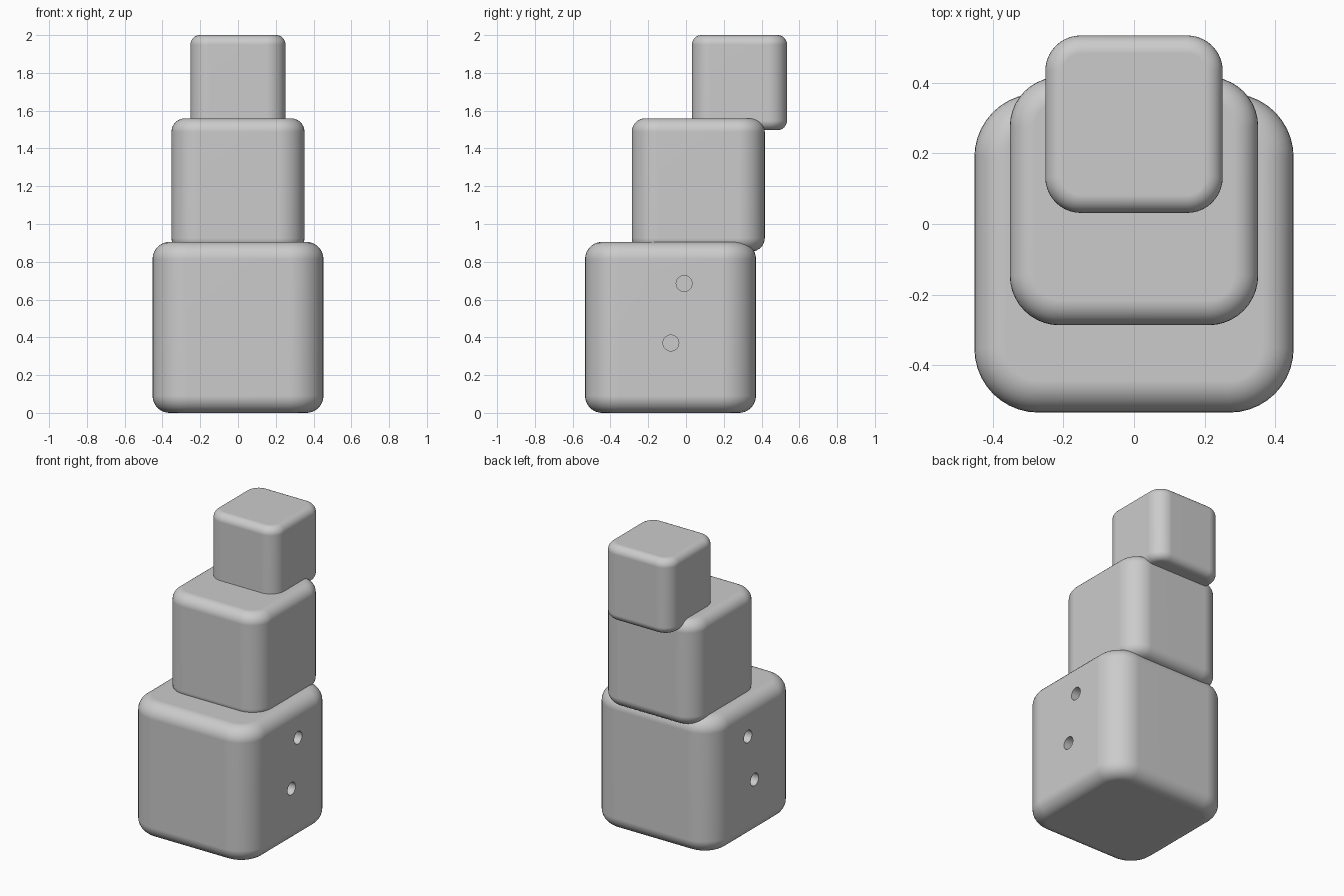
import bpy
import bmesh
from math import pi
from mathutils import Matrix, Vector

default = bpy.data.objects.get("Cube")
if default:
    bpy.data.objects.remove(default, do_unlink=True)

# Single plain grey
GREY = (0.6, 0.6, 0.6, 1.0)
grey = bpy.data.materials.new("plain_grey")
grey.use_nodes = True
grey.diffuse_color = GREY
grey.node_tree.nodes["Principled BSDF"].inputs["Base Color"].default_value = GREY


def add_object(name, bm):
    mesh = bpy.data.meshes.new(name)
    bm.to_mesh(mesh)
    bm.free()
    mesh.materials.append(grey)
    obj = bpy.data.objects.new(name, mesh)
    bpy.context.collection.objects.link(obj)
    return obj


def activate(obj):
    bpy.ops.object.select_all(action="DESELECT")
    obj.select_set(True)
    bpy.context.view_layer.objects.active = obj


def rounded_block(name, size, y, bottom):
    """Cube with wide upright corners and tighter top and bottom rims."""
    bm = bmesh.new()
    bmesh.ops.create_cube(bm, size=size)
    upright = [e for e in bm.edges
               if abs(e.verts[0].co.z - e.verts[1].co.z) > size / 2]
    bmesh.ops.bevel(bm, geom=upright, offset=size * 0.2, segments=10,
                    profile=0.5, affect="EDGES")
    rims = [e for e in bm.edges
            if abs(e.verts[0].co.z - e.verts[1].co.z) < size / 100]
    bmesh.ops.bevel(bm, geom=rims, offset=size * 0.1, segments=8,
                    profile=0.5, affect="EDGES")
    bmesh.ops.translate(bm, verts=bm.verts, vec=Vector((0, y, bottom + size / 2)))
    return add_object(name, bm)


def finish(obj):
    activate(obj)
    bpy.ops.object.shade_smooth_by_angle(angle=pi / 6)
    normals = obj.modifiers.new("even_normals", "WEIGHTED_NORMAL")
    normals.keep_sharp = True


# Three stacked blocks, each set further back
base = rounded_block("base_block", 0.905, -0.082, 0)
middle = rounded_block("middle_block", 0.704, 0.065, 0.855)
top = rounded_block("top_block", 0.503, 0.283, 1.497)

# Round blind holes in both sides of the base
bm = bmesh.new()
for side in (-1, 1):
    for y, z in ((-0.01, 0.685), (-0.08, 0.37)):
        place = Matrix.Translation((side * 0.4525, y, z)) @ Matrix.Rotation(pi / 2, 4, "Y")
        bmesh.ops.create_cone(bm, cap_ends=True, segments=32, radius1=0.042,
                              radius2=0.042, depth=0.3, matrix=place)
cutter = add_object("hole_cutter", bm)
cutter.hide_render = True
cut = base.modifiers.new("side_holes", "BOOLEAN")
cut.operation = "DIFFERENCE"
cut.solver = "EXACT"
cut.object = cutter
activate(base)
bpy.ops.object.modifier_apply(modifier=cut.name)
bpy.data.objects.remove(cutter, do_unlink=True)

for block in (base, middle, top):
    finish(block)
